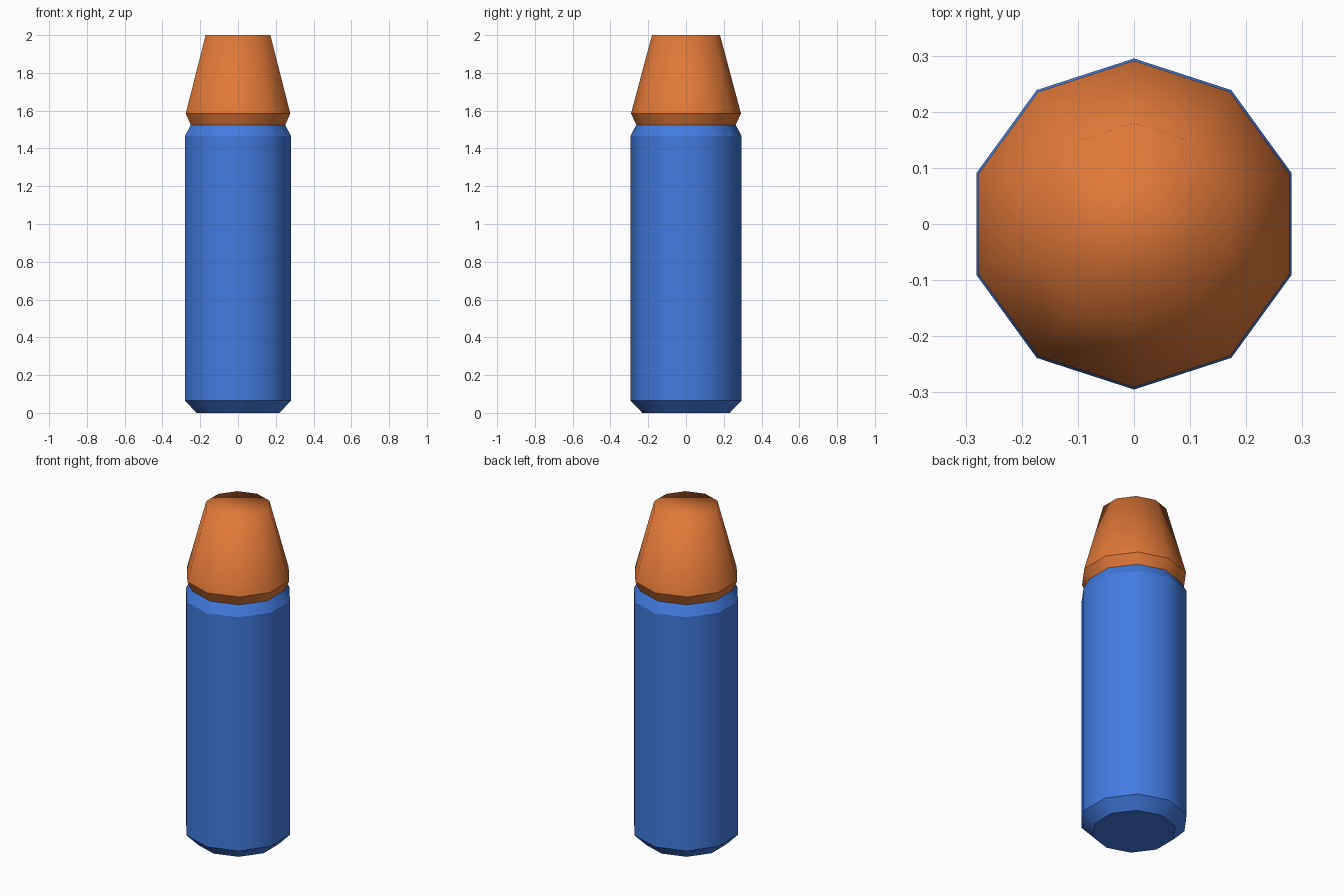
import bpy, bmesh, math

if "Cube" in bpy.data.objects:
    bpy.data.objects.remove(bpy.data.objects["Cube"])

SIDES = 10


def material(name, rgb):
    m = bpy.data.materials.new(name)
    m.diffuse_color = (*rgb, 1)
    m.use_nodes = True
    m.node_tree.nodes["Principled BSDF"].inputs["Base Color"].default_value = m.diffuse_color
    return m


def lathe(name, profile, mat, cap_bottom, cap_top, sharp_heights):
    """Turn a (radius, z) profile into a ten-sided body."""
    bm = bmesh.new()
    rings = []
    for r, z in profile:
        ring = []
        for i in range(SIDES):
            a = math.pi / 2 + 2 * math.pi * i / SIDES
            ring.append(bm.verts.new((r * math.cos(a), r * math.sin(a), z)))
        rings.append(ring)
    for lo, hi in zip(rings, rings[1:]):
        for i in range(SIDES):
            j = (i + 1) % SIDES
            bm.faces.new((lo[i], lo[j], hi[j], hi[i]))
    if cap_bottom:
        bm.faces.new(rings[0][::-1])
    if cap_top:
        bm.faces.new(rings[-1])
    for f in bm.faces:
        f.smooth = True
    # crisp horizontal rings, soft around the circumference
    for e in bm.edges:
        z0, z1 = (v.co.z for v in e.verts)
        if abs(z0 - z1) < 1e-5 and any(abs(z0 - h) < 1e-4 for h in sharp_heights):
            e.smooth = False
    me = bpy.data.meshes.new(name)
    bm.to_mesh(me)
    bm.free()
    me.materials.append(mat)
    ob = bpy.data.objects.new(name, me)
    bpy.context.collection.objects.link(ob)
    return ob


blue = material("blue", (0.055, 0.2, 0.75))
orange = material("orange", (0.75, 0.19, 0.04))

# Cylindrical body with chamfered ends
lathe("body", [(0.231, 0), (0.295, 0.065), (0.295, 1.465), (0.263, 1.525)],
      blue, True, False, (0, 0.065, 1.465))

# Tapered tip with a small flared lip, softly shaded over its flat end
lathe("tip", [(0.263, 1.525), (0.291, 1.585), (0.18, 2.0)],
      orange, False, True, (1.585,))
